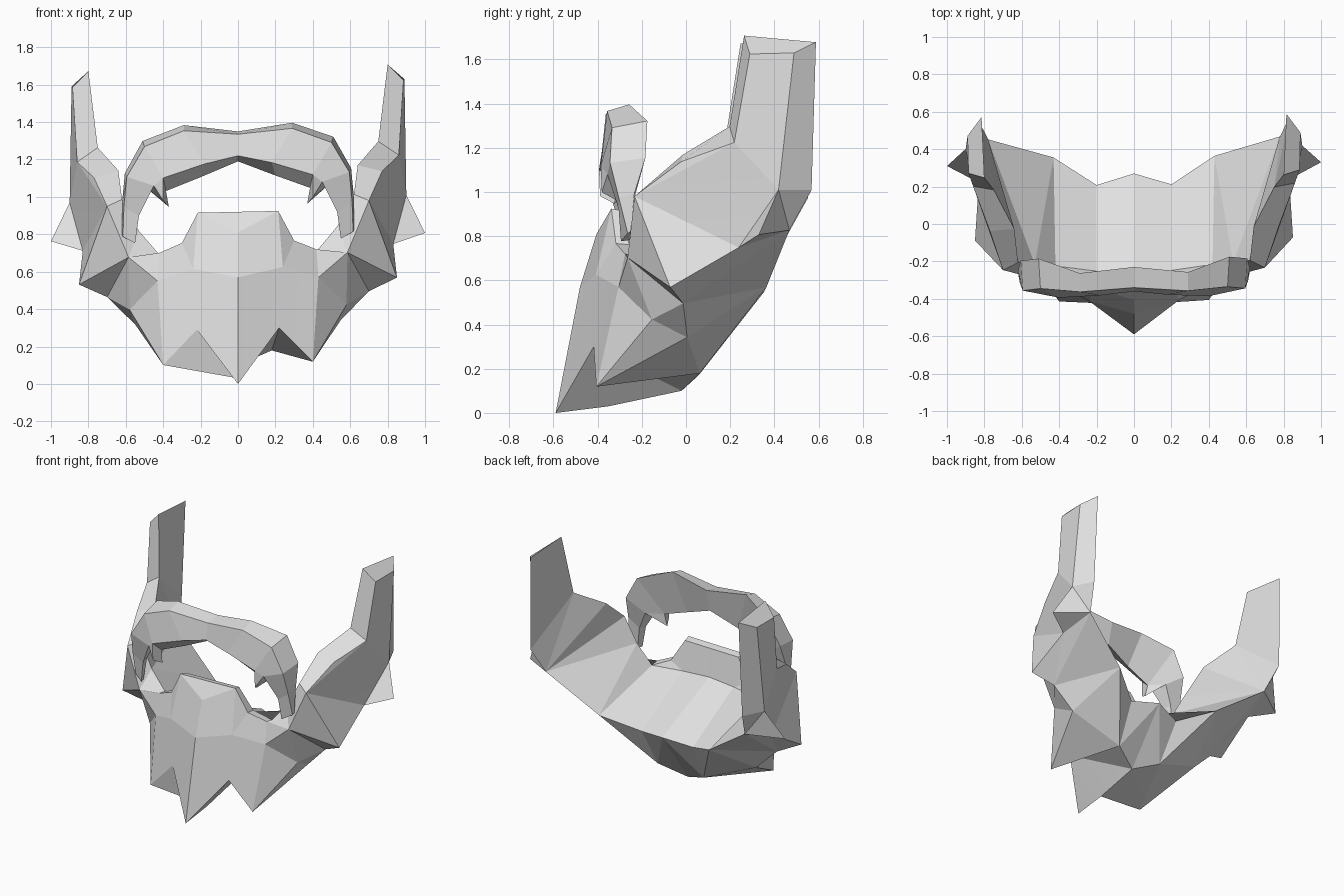
import bpy, bmesh, math

if "Cube" in bpy.data.objects:
    bpy.data.objects.remove(bpy.data.objects["Cube"])

hair = bpy.data.materials.new("hair_grey")
hair.diffuse_color = (0.75, 0.75, 0.75, 1)
hair.use_nodes = True
hair.node_tree.nodes["Principled BSDF"].inputs["Base Color"].default_value = hair.diffuse_color


def build(name, points, groups, right=(), left=()):
    """Half of a faceted solid, mirrored across x = 0 with a slight lean."""
    bm = bmesh.new()
    for side, extra in ((1, right), (-1, left)):
        verts = {}
        for key, (x, y, z) in points.items():
            verts[key] = bm.verts.new((side * x, y + 0.01 * side * x, max(0, z + 0.022 * side * x)))
        for group in list(groups) + list(extra):
            for face in group.split(","):
                bm.faces.new([verts[k] for k in face.split()])
    bmesh.ops.remove_doubles(bm, verts=bm.verts, dist=0.0005)
    bmesh.ops.recalc_face_normals(bm, faces=bm.faces)
    mesh = bpy.data.meshes.new(name)
    bm.to_mesh(mesh)
    bm.free()
    mesh.materials.append(hair)
    obj = bpy.data.objects.new(name, mesh)
    bpy.context.collection.objects.link(obj)
    bpy.ops.object.select_all(action="DESELECT")
    obj.select_set(True)
    bpy.context.view_layer.objects.active = obj
    bpy.ops.object.shade_smooth_by_angle(angle=math.radians(5))
    return obj


# Chin, side points and neck edge
chin = {
    "tip": (0, -.59, 0), "lip": (0, -.48, .57), "under": (0, -.35, .03),
    "notch": (.22, -.42, .295), "point": (.40, -.41, .11),
    "back": (.18, .06, .175), "mid": (0, -.02, .10),
    "curl": (.24, -.41, .62), "corner": (.43, -.31, .56), "jaw": (.58, -.16, .41),
    "jaw_low": (.55, 0, .33), "jaw_side": (.70, -.02, .48),
    "neck0": (0, .27, .49), "neck1": (.20, .21, .455), "neck2": (.43, .36, .56),
}
# Moustache and mouth rim
moustache = {
    "nose": (0, -.405, .81), "top": (0, -.34, .92), "top_b": (0, -.29, .91),
    "wing": (.215, -.34, .92), "wing_b": (.21, -.29, .91),
    "dip": (.30, -.32, .76), "dip_b": (.30, -.26, .755),
    "rim": (.42, -.28, .71), "rim_b": (.42, -.22, .70),
    "seam0": (0, -.26, .72), "seam1": (.20, -.25, .71),
    "smile": (.585, -.27, .69), "smile_b": (.53, -.21, .83),
}
# Cheeks and sideburn spikes
cheeks = {
    "cheek": (.70, -.24, .965), "cheek_b": (.62, -.20, 1.0),
    "flare": (.85, -.08, .55), "low": (.83, .23, .73), "spur": (1.0, .32, .785),
    "hind": (.78, .46, .81), "out": (.90, .41, .99), "out_b": (.83, .56, .99),
    "edge": (.77, -.03, 1.12), "edge_b": (.64, -.02, 1.155),
    "base": (.86, .21, 1.205), "base_b": (.75, .19, 1.28),
    "t1": (.89, .48, 1.61), "t2": (.885, .28, 1.605),
    "t3": (.815, .58, 1.66), "t4": (.80, .255, 1.69),
}
beard_faces = [
    # front of the chin and jaw
    "tip notch curl lip,notch point corner curl,point jaw corner,corner jaw smile",
    "smile jaw jaw_side,point jaw_low jaw,jaw jaw_low jaw_side,smile jaw_side flare",
    "smile flare cheek",
    # underside
    "jaw_side jaw_low neck2,jaw_low back neck2,jaw_low point back",
    "notch tip under,mid neck0 back,back neck0 neck1,back neck1 neck2",
    "flare jaw_side low,jaw_side neck2 hind,jaw_side hind low,low hind spur",
    # cheek fan and spur
    "cheek flare low,cheek low out,cheek out base,cheek base edge,low spur out",
    "spur hind out,out hind out_b",
    # sideburn spike
    "base out t1 t2,out out_b t3 t1,out_b base_b t4 t3,base_b base t2 t4,t1 t3 t4 t2",
    "edge base base_b edge_b,cheek edge edge_b cheek_b",
    # inner bowl
    "base_b out_b hind,edge_b base_b hind,cheek_b edge_b hind,hind smile_b cheek_b",
    "hind neck2 smile_b,smile_b neck2 rim_b,neck2 neck1 seam1 rim_b",
    "neck1 neck0 seam0 seam1",
    # mouth rim and moustache
    "cheek cheek_b smile_b smile,smile smile_b rim_b rim,smile rim corner",
    "corner rim dip curl,curl dip wing,lip curl wing nose,nose wing top",
    "top wing wing_b top_b,top_b wing_b seam1 seam0,wing dip dip_b wing_b",
    "dip rim rim_b dip_b,wing_b dip_b seam1,dip_b rim_b seam1",
]
# The underside notch is open on one side and webbed on the other
build("beard", {**chin, **moustache, **cheeks}, beard_faces,
      right=["point notch back,notch under mid,notch mid back"],
      left=["notch point under,under point mid,point back mid"])

# Fringe: four-point rings (front top, back top, back bottom, front bottom)
rings = [
    [(0, -.34, 1.335), (0, -.23, 1.35), (0, -.27, 1.19), (0, -.36, 1.22)],
    [(.29, -.36, 1.36), (.29, -.26, 1.39), (.20, -.30, 1.11), (.18, -.38, 1.18)],
    [(.50, -.34, 1.28), (.51, -.18, 1.31), (.385, -.31, 1.04), (.40, -.39, 1.11)],
    [(.595, -.35, 1.12), (.605, -.19, 1.14), (.48, -.23, 1.05), (.45, -.36, 1.07)],
    [(.61, -.31, .96), (.62, -.24, .98), (.54, -.25, .92), (.53, -.31, .91)],
    [(.615, -.27, .80), (.62, -.255, .81), (.56, -.26, .77), (.55, -.30, .765)],
]
points = {f"{r}{c}": p for r, ring in enumerate(rings) for c, p in enumerate(ring)}
faces = [f"{r}{c} {r}{(c + 1) % 4} {r + 1}{(c + 1) % 4} {r + 1}{c}"
         for r in range(5) for c in range(4)]
faces.append("50 51 52 53")
# Small hanging lock at each side of the forehead
faces.remove("22 23 33 32")
points["lock_f"], points["lock_b"] = (.40, -.385, .99), (.37, -.32, .955)
faces += ["22 23 lock_f lock_b", "23 33 lock_f", "22 lock_b 32", "lock_f 33 32 lock_b"]
build("fringe", points, faces)
